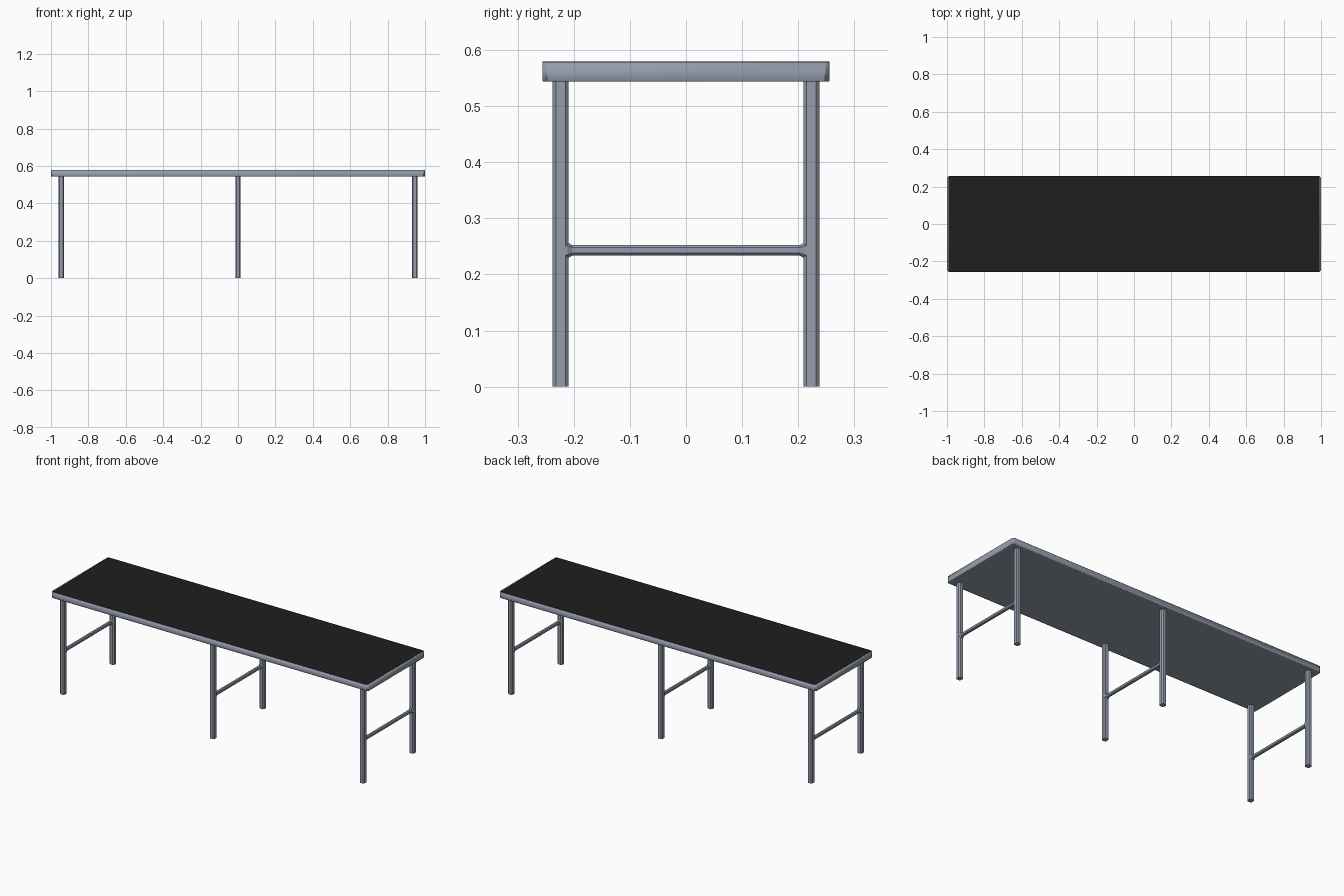
import bpy, bmesh
from mathutils import Vector

if "Cube" in bpy.data.objects:
    bpy.data.objects.remove(bpy.data.objects["Cube"])


def material(name, rgb):
    m = bpy.data.materials.new(name)
    m.diffuse_color = (*rgb, 1)
    m.use_nodes = True
    m.node_tree.nodes["Principled BSDF"].inputs["Base Color"].default_value = m.diffuse_color
    return m


STEEL = material("grey steel", (0.30, 0.335, 0.41))
BLACK = material("black top", (0.013, 0.013, 0.013))


def chamfered(hx, hy, c):
    """Rectangle outline with cut corners."""
    return [(hx, -hy + c), (hx, hy - c), (hx - c, hy), (-hx + c, hy),
            (-hx, hy - c), (-hx, -hy + c), (-hx + c, -hy), (hx - c, -hy)]


def loft(name, rings, mat):
    """Skin a list of equal-length rings and cap both ends."""
    bm = bmesh.new()
    vs = [[bm.verts.new(p) for p in r] for r in rings]
    n = len(rings[0])
    for a, b in zip(vs, vs[1:]):
        for i in range(n):
            j = (i + 1) % n
            bm.faces.new((a[i], a[j], b[j], b[i]))
    bm.faces.new(vs[0][::-1])
    bm.faces.new(vs[-1])
    bmesh.ops.recalc_face_normals(bm, faces=bm.faces[:])
    me = bpy.data.meshes.new(name)
    bm.to_mesh(me)
    bm.free()
    me.materials.append(mat)
    ob = bpy.data.objects.new(name, me)
    bpy.context.collection.objects.link(ob)
    return ob


def prism(name, outline, centre, z0, z1, mat):
    cx, cy = centre
    return loft(name, [[(x + cx, y + cy, z) for x, y in outline] for z in (z0, z1)], mat)


# Table slab: softly shaded rim, crisp vertical corner cuts
slab = loft("table_frame", [
    [(x, y, z) for x, y in chamfered(1.0 - d, 0.256 - d, 0.008)]
    for d, z in ((0.012, 0.544), (0.0015, 0.544), (0.0, 0.5455), (0.0, 0.579), (0.012, 0.579))], STEEL)
me = slab.data
for p in me.polygons:
    p.use_smooth = True
for e in me.edges:
    a, b = (me.vertices[i].co for i in e.vertices)
    if abs(a.x - b.x) < 0.003 and abs(a.y - b.y) < 0.003:
        e.use_edge_sharp = True

# Black work surface
prism("work_surface", chamfered(0.993, 0.2555, 0.006), (0, 0), 0.578, 0.580, BLACK)

# Three leg frames: two posts and a cross bar with flared welds
for x, side in ((-0.945, "left"), (0.0, "middle"), (0.945, "right")):
    for y, end in ((-0.2235, "front"), (0.2235, "back")):
        prism(f"{side}_{end}_leg", chamfered(0.0145, 0.0145, 0.006), (x, y), 0, 0.546, STEEL)
    bar = []
    for y, h in ((-0.22, 0.0145), (-0.211, 0.0145), (-0.203, 0.0092),
                 (0.203, 0.0092), (0.211, 0.0145), (0.22, 0.0145)):
        bar.append([(x + u * 0.98, y, 0.243 + v) for u, v in chamfered(h, h, h * 0.45)])
    loft(f"{side}_cross_bar", bar, STEEL)
